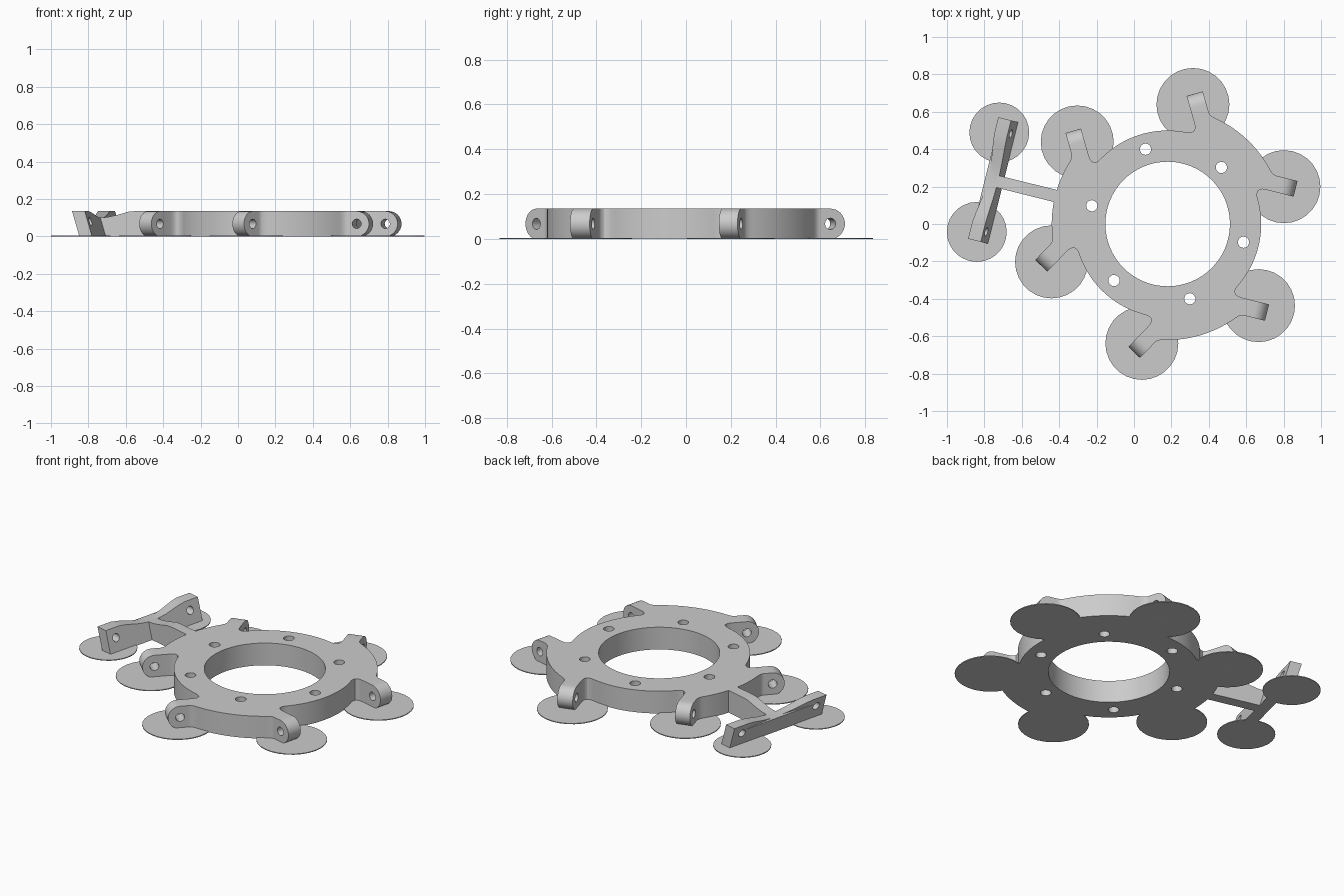
import bpy, bmesh
from math import sin, cos, asin, sqrt, pi, radians
from mathutils import Matrix, Vector

cube = bpy.data.objects.get("Cube")
if cube:
    bpy.data.objects.remove(cube, do_unlink=True)

grey = bpy.data.materials.new("plain_grey")
grey.use_nodes = True
grey.diffuse_color = (0.6, 0.6, 0.6, 1)
grey.node_tree.nodes["Principled BSDF"].inputs["Base Color"].default_value = (0.6, 0.6, 0.6, 1)

CENTRE = Vector((0.18, 0, 0))
HEIGHT = 0.135
UP = Vector((0, 0, 1))
RING_R, BULGE_R = 0.5, 0.62
LUG_BASE = 0.515
CLEVIS_ANGLES = [radians(a) for a in (106, 226, 346)]
# Each clevis arm: name, side, inner edge, outer edge, tip, foot disc position
ARMS = [("first", 1, 0.286, 0.376, 0.63, (0.577, 0.306)),
        ("second", -1, 0.305, 0.391, 0.618, (0.555, -0.344))]


def axes(a):
    """Outward and sideways directions at an angle round the ring."""
    return Vector((cos(a), sin(a), 0)), Vector((sin(a), -cos(a), 0))


def place(a, u, v):
    out, side = axes(a)
    return CENTRE + out * u + side * v


def frame(x, y, z, origin):
    return Matrix((x, y, z)).transposed().to_4x4() @ Matrix.Identity(4) if origin is None else \
        Matrix.Translation(origin) @ Matrix((x, y, z)).transposed().to_4x4()


def circle(r, n, cx=0, cy=0):
    return [(cx + r * cos(2 * pi * i / n), cy + r * sin(2 * pi * i / n)) for i in range(n)]


def arc(r, a, b, n):
    return [(r * cos(a + (b - a) * i / n), r * sin(a + (b - a) * i / n)) for i in range(n + 1)]


def blend(p, c, q, n=6):
    """Rounded corner from p to q about corner c."""
    p, c, q = Vector(p), Vector(c), Vector(q)
    return [tuple(p * (1 - t) ** 2 + c * 2 * t * (1 - t) + q * t * t)
            for t in (i / n for i in range(n + 1))]


def plate(name, loops, thickness, matrix, bend=None):
    """Extrude an outline with holes, centred on its local z."""
    curve = bpy.data.curves.new(name, "CURVE")
    curve.dimensions, curve.fill_mode = "2D", "BOTH"
    curve.extrude = thickness / 2
    for loop in loops:
        spline = curve.splines.new("POLY")
        spline.points.add(len(loop) - 1)
        for point, (x, y) in zip(spline.points, loop):
            point.co = (x, y, 0, 1)
        spline.use_cyclic_u = True
    temp = bpy.data.objects.new(name + "_outline", curve)
    bpy.context.collection.objects.link(temp)
    graph = bpy.context.evaluated_depsgraph_get()
    mesh = bpy.data.meshes.new_from_object(temp.evaluated_get(graph))
    bpy.data.objects.remove(temp, do_unlink=True)
    bm = bmesh.new()
    bm.from_mesh(mesh)
    bmesh.ops.remove_doubles(bm, verts=bm.verts, dist=0.0001)
    if bend:
        for vert in bm.verts:
            bend(vert.co)
    bmesh.ops.transform(bm, matrix=matrix, verts=bm.verts)
    bmesh.ops.recalc_face_normals(bm, faces=bm.faces)
    bm.to_mesh(mesh)
    bm.free()
    mesh.name = name
    mesh.materials.clear()
    mesh.materials.append(grey)
    obj = bpy.data.objects.new(name, mesh)
    bpy.context.collection.objects.link(obj)
    bpy.ops.object.select_all(action="DESELECT")
    obj.select_set(True)
    bpy.context.view_layer.objects.active = obj
    bpy.ops.object.shade_smooth_by_angle(angle=radians(30))
    return obj


def half_outline(inner, outer):
    """Ring edge, arm stub and bulge on one side of a clevis."""
    low = sqrt(RING_R ** 2 - inner ** 2)
    high = sqrt(BULGE_R ** 2 - outer ** 2)
    start, end = asin((inner - 0.07) / RING_R), asin((outer + 0.03) / BULGE_R)
    pts = arc(RING_R, 0, start, 10)
    pts += blend(pts.pop(), (low, inner), (low + 0.07, inner))
    pts += [(LUG_BASE, inner), (LUG_BASE, outer)]
    curve_end = arc(BULGE_R, end, radians(60), 8)
    pts += blend((high + 0.02, outer), (high, outer), curve_end[0])
    return pts + curve_end[1:]


# Ring body with three pairs of arm stubs, centre opening and six bolt holes
right = half_outline(*ARMS[0][2:4])
left = [(u, -v) for u, v in half_outline(*ARMS[1][2:4])]
sector = left[:0:-1] + right[:-1]
outline = []
for a in reversed(CLEVIS_ANGLES):
    outline += [tuple(place(a, u, v).xy) for u, v in sector]
holes = [circle(0.333, 64, CENTRE.x, 0)]
for i in range(6):
    hole = place(radians(46.5 + 60 * i), 0.417, 0)
    holes.append(circle(0.03, 20, hole.x, hole.y))
plate("ring_body", [outline] + holes, HEIGHT, Matrix.Translation((0, 0, HEIGHT / 2)))


def foot_disc(name, pos, r):
    plate(name, [circle(r, 28)], 0.005, Matrix.Translation((pos.x, pos.y, 0.0025)))


# Rounded, bored lugs and their foot discs
R = HEIGHT / 2
for i, a in enumerate(CLEVIS_ANGLES):
    out, side = axes(a)
    for label, sign, inner, outer, tip, disc in ARMS:
        hub = tip - R
        shape = [(LUG_BASE, 0)]
        shape += [(hub + x, R + y) for x, y in arc(R, -pi / 2, pi / 2, 16)]
        shape.append((LUG_BASE, HEIGHT))
        mid = place(a, 0, sign * (inner + outer) / 2)
        plate(f"{label}_lug_{i + 1}", [shape, circle(0.025, 20, hub, R)],
              outer - inner, frame(out, UP, side, mid))
        foot_disc(f"{label}_foot_disc_{i + 1}", place(a, *disc), 0.195)

# Side bracket: sloping stem
A = radians(166)
out, side = axes(A)
stem = [(0.61, 0), (0.93, 0), (0.945, 0.1), (0.9, 0.103), (0.85, 0.113),
        (0.78, 0.132), (0.75, HEIGHT), (0.61, HEIGHT)]
plate("bracket_stem", [stem], 0.066, frame(out, UP, side, CENTRE))

# Side bracket: leaning cross bar, dipped and thinner in the middle
half = [(0.04, 0.1), (0.1, 0.108), (0.19, 0.128), (0.24, HEIGHT), (0.335, HEIGHT),
        (0.335, 0), (0.19, 0), (0.04, 0)]
bar = half + [(-x, z) for x, z in reversed(half)]


def lean(co):
    if co.z > 0:
        co.z -= 0.02 * max(0, 1 - abs(co.x) / 0.24)
    co.z += 0.3 * co.y


plate("bracket_bar", [bar, circle(0.023, 20, 0.275, 0.08), circle(0.023, 20, -0.265, 0.08)],
      0.07, frame(-side, UP, out, CENTRE + out * 0.941), lean)
foot_disc("bracket_foot_disc_back", place(A, 0.992, 0.257), 0.16)
foot_disc("bracket_foot_disc_front", place(A, 0.98, -0.288), 0.16)
